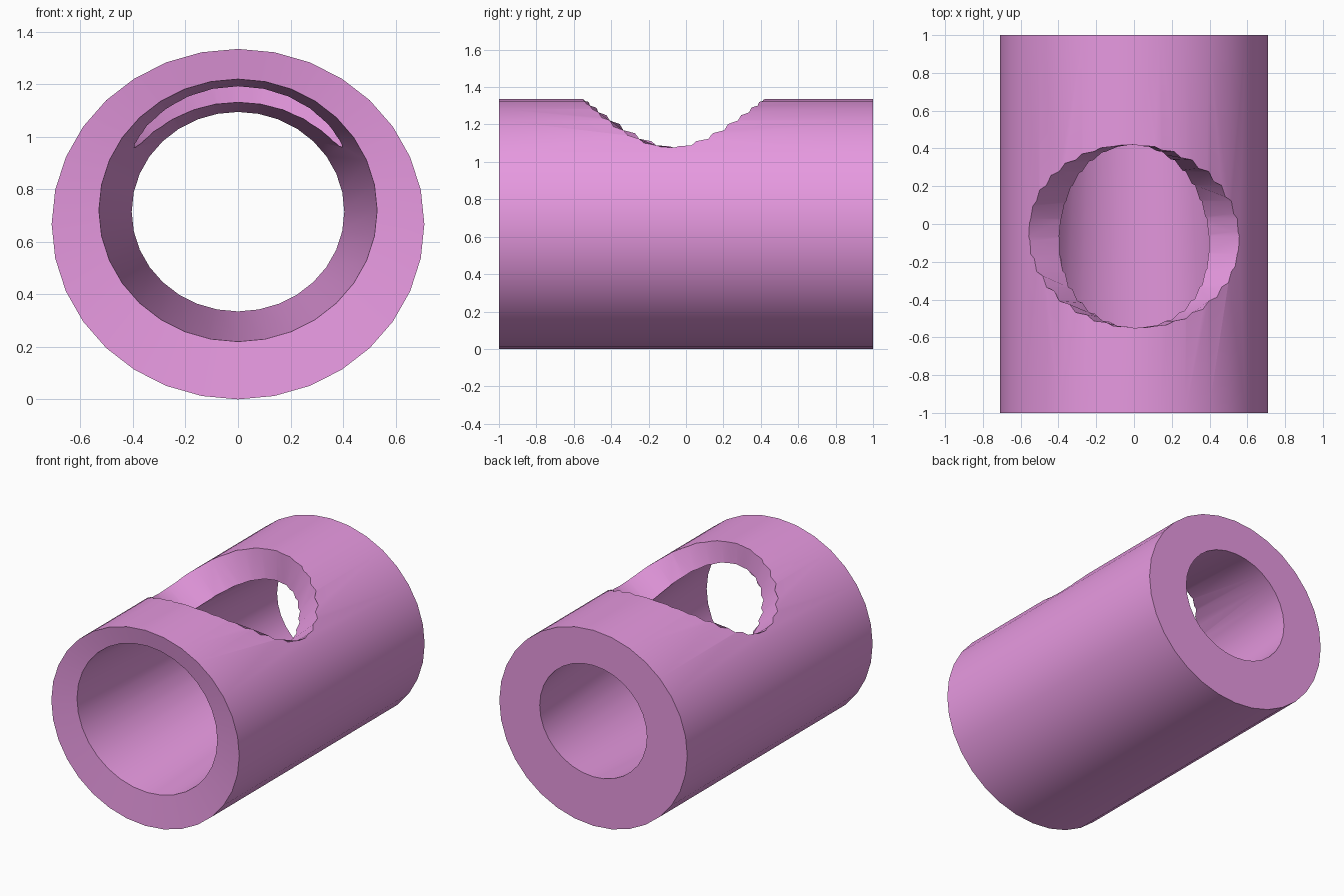
import bpy, bmesh
from math import sin, cos, pi, sqrt, radians

if "Cube" in bpy.data.objects:
    bpy.data.objects.remove(bpy.data.objects["Cube"])

SIDES = 32
RX, RZ = 0.71, 0.6675       # outer radii of the sleeve


def new_object(name, bm):
    bmesh.ops.recalc_face_normals(bm, faces=bm.faces)
    mesh = bpy.data.meshes.new(name)
    bm.to_mesh(mesh)
    bm.free()
    obj = bpy.data.objects.new(name, mesh)
    bpy.context.collection.objects.link(obj)
    return obj


def bridge(bm, a, b):
    n = len(a)
    for i in range(n):
        j = (i + 1) % n
        bm.faces.new((a[i], a[j], b[j], b[i]))


# Sleeve: outer wall and tapered, slightly raised bore (y, radius x, radius z, centre z)
profile = [(-1, RX, RZ, RZ), (1, RX, RZ, RZ),
           (1, 0.405, 0.38, 0.715), (-0.98, 0.53, 0.50, 0.72)]
bm = bmesh.new()
rings = []
for y, rx, rz, cz in profile:
    rings.append([bm.verts.new((rx * cos(2 * pi * i / SIDES), y,
                                cz + rz * sin(2 * pi * i / SIDES)))
                  for i in range(SIDES)])
for k in range(4):
    bridge(bm, rings[k], rings[(k + 1) % 4])
sleeve = new_object("sleeve", bm)

# Window cutter: oval opening whose walls run radially to the sleeve axis
bm = bmesh.new()
loops = []
for scale in (0.5, 2.3):
    loop = []
    for i in range(SIDES):
        a = 2 * pi * i / SIDES + pi / 2
        x = 0.56 * cos(a)
        z = RZ * sqrt(1 - (x / RX) ** 2)
        loop.append(bm.verts.new((x * scale, -0.065 + 0.485 * sin(a),
                                  RZ + z * scale)))
    loops.append(loop)
bridge(bm, *loops)
for loop in loops:          # caps as level strips
    bm.faces.new((loop[0], loop[1], loop[-1]))
    for i in range(1, SIDES // 2 - 1):
        bm.faces.new((loop[i], loop[i + 1], loop[-i - 1], loop[-i]))
    h = SIDES // 2
    bm.faces.new((loop[h - 1], loop[h], loop[h + 1]))
cutter = new_object("window_cutter", bm)
cutter.hide_render = True

# Cut the window, then remove the cutter
mod = sleeve.modifiers.new("window", 'BOOLEAN')
mod.operation = 'DIFFERENCE'
mod.solver = 'EXACT'
mod.object = cutter
bpy.context.view_layer.objects.active = sleeve
sleeve.select_set(True)
bpy.ops.object.modifier_apply(modifier=mod.name)
bpy.data.objects.remove(cutter)

mat = bpy.data.materials.new("pink")
mat.diffuse_color = (0.80, 0.32, 0.75, 1)
mat.use_nodes = True
mat.node_tree.nodes["Principled BSDF"].inputs["Base Color"].default_value = mat.diffuse_color
sleeve.data.materials.clear()
sleeve.data.materials.append(mat)
bpy.ops.object.shade_smooth_by_angle(angle=radians(30))
